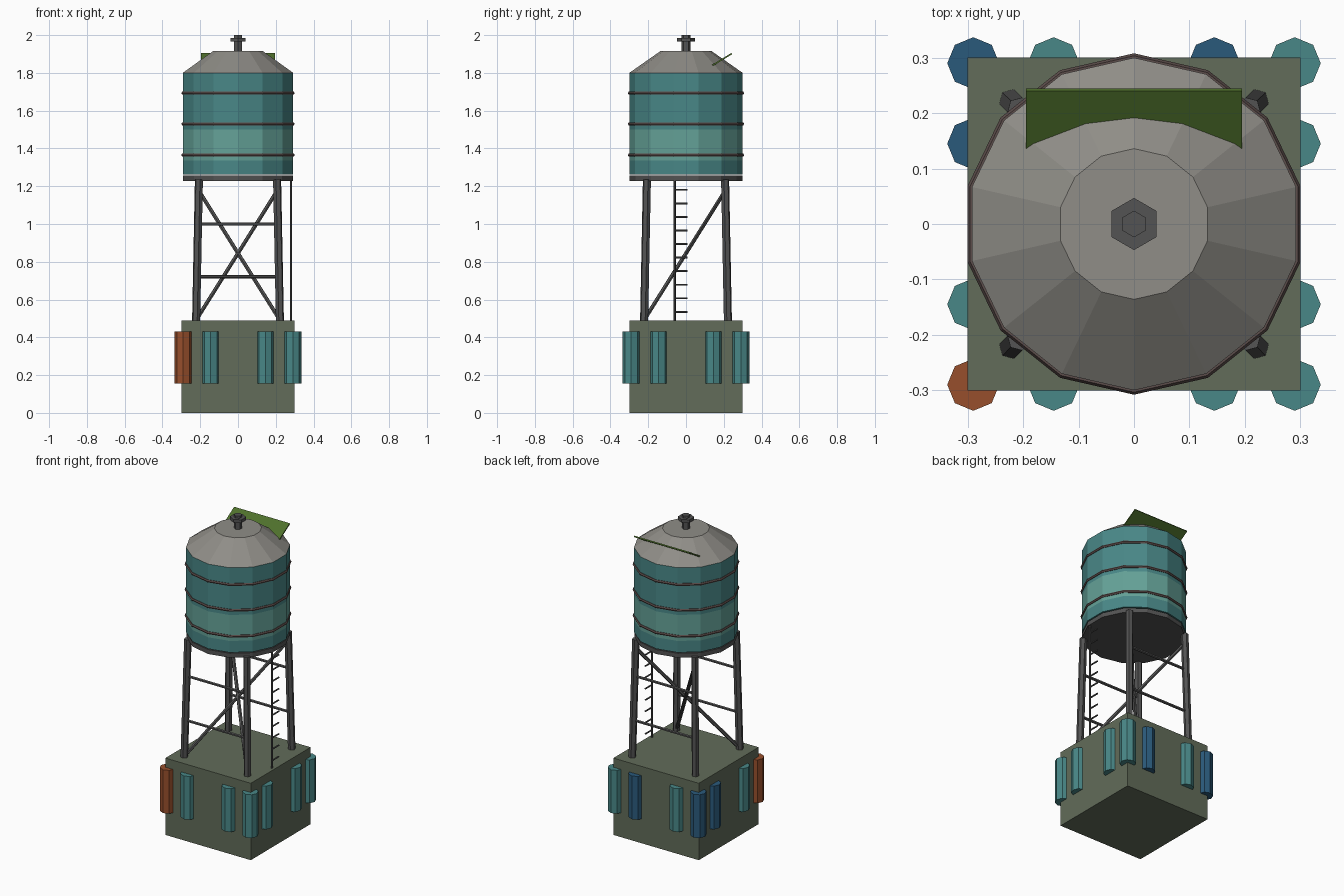
import bpy
from math import pi, atan2
from mathutils import Vector

if "Cube" in bpy.data.objects:
    bpy.data.objects.remove(bpy.data.objects["Cube"])

MATS = {}


def paint(obj, name, rgb):
    # sRGB 0-255 converted to linear diffuse colour
    if name not in MATS:
        m = bpy.data.materials.new(name)
        m.diffuse_color = [(c / 255) ** 2.2 for c in rgb] + [1]
        m.use_nodes = True
        m.node_tree.nodes["Principled BSDF"].inputs["Base Color"].default_value = m.diffuse_color
        MATS[name] = m
    obj.data.materials.append(MATS[name])
    return obj


TEAL = ("teal", (74, 134, 134))
LIGHT_TEAL = ("light_teal", (100, 160, 150))
NAVY = ("navy", (46, 90, 122))
RUST = ("rust", (150, 80, 48))
STEEL = ("dark_steel", (84, 84, 84))
BAND = ("band_brown", (92, 78, 76))
ROOF = ("roof_grey", (142, 140, 134))
STONE = ("base_green_grey", (98, 108, 90))
GREEN = ("panel_green", (80, 112, 48))


def frustum(name, sides, r1, r2, z1, z2, color, x=0, y=0):
    bpy.ops.mesh.primitive_cone_add(vertices=sides, radius1=r1, radius2=r2,
                                    depth=z2 - z1, location=(x, y, (z1 + z2) / 2))
    obj = bpy.context.object
    obj.name = name
    return paint(obj, *color)


def beam(name, a, b, r, sides=6, color=STEEL):
    a, b = Vector(a), Vector(b)
    obj = frustum(name, sides, r, r, 0, (b - a).length, color)
    obj.location = (a + b) / 2
    obj.rotation_euler = (b - a).to_track_quat('Z', 'Y').to_euler()
    return obj


def box(name, size, loc, color, rot=(0, 0, 0)):
    bpy.ops.mesh.primitive_cube_add(size=1, location=loc, rotation=rot)
    obj = bpy.context.object
    obj.name = name
    obj.scale = size
    return paint(obj, *color)


# Base block
box("base_block", (0.6, 0.6, 0.488), (0, 0, 0.244), STONE)

# Barrels around the base
special = {(-0.29, -0.29): RUST, (-0.29, 0.29): NAVY,
           (-0.29, 0.145): NAVY, (0.145, 0.29): NAVY}
steps = (-0.29, -0.145, 0.145, 0.29)
for x in steps:
    for y in steps:
        if max(abs(x), abs(y)) > 0.2:
            frustum("barrel", 8, 0.047, 0.047, 0.155, 0.43,
                    special.get((x, y), TEAL), x, y)

# Tower legs
for sx in (-1, 1):
    for sy in (-1, 1):
        beam("leg", (sx * 0.222, sy * 0.222, 0.48),
             (sx * 0.207, sy * 0.207, 1.235), 0.022)

# Horizontal braces front and back
for y in (-1, 1):
    for z, w in ((0.72, 0.217), (1.0, 0.212)):
        beam("cross_bar", (-w, y * w, z), (w, y * w, z), 0.009)

# Diagonal braces crossing through the centre
for s in (-1, 1):
    beam("diagonal_brace", (-s * 0.21, -0.21, 0.51), (s * 0.21, 0.21, 1.18), 0.011)

# Ladder
beam("ladder_rail", (0.28, -0.06, 0.488), (0.28, -0.06, 1.235), 0.006)
for i in range(10):
    z = 0.535 + i * 0.0718
    beam("ladder_rung", (0.28, -0.06, z), (0.28, 0.008, z), 0.005)

# Platform and tank
frustum("platform", 14, 0.298, 0.298, 1.228, 1.256, STEEL)
frustum("tank_lower", 14, 0.3, 0.3, 1.262, 1.335, TEAL)
frustum("tank_middle", 14, 0.3, 0.3, 1.335, 1.5, LIGHT_TEAL)
frustum("tank_upper", 14, 0.3, 0.3, 1.5, 1.8, TEAL)

# Tank bands
for z in (1.365, 1.53, 1.693):
    bpy.ops.mesh.primitive_torus_add(major_segments=14, minor_segments=6,
                                     major_radius=0.299, minor_radius=0.009,
                                     location=(0, 0, z), rotation=(0, 0, pi / 2))
    bpy.context.object.name = "tank_band"
    paint(bpy.context.object, *BAND)

# Roof and vent
frustum("roof", 14, 0.3, 0.136, 1.8, 1.915, ROOF)
frustum("vent_pipe", 6, 0.024, 0.024, 1.91, 2.0, STEEL)
frustum("vent_collar", 6, 0.047, 0.047, 1.966, 1.986, STEEL)

# Tilted panel cutting into the roof
lo, hi = Vector((0, 0.075, 1.8)), Vector((0, 0.242, 1.902))
d = hi - lo
box("roof_panel", (0.39, d.length, 0.008), (lo + hi) / 2, GREEN,
    (atan2(d.z, d.y), 0, 0))
